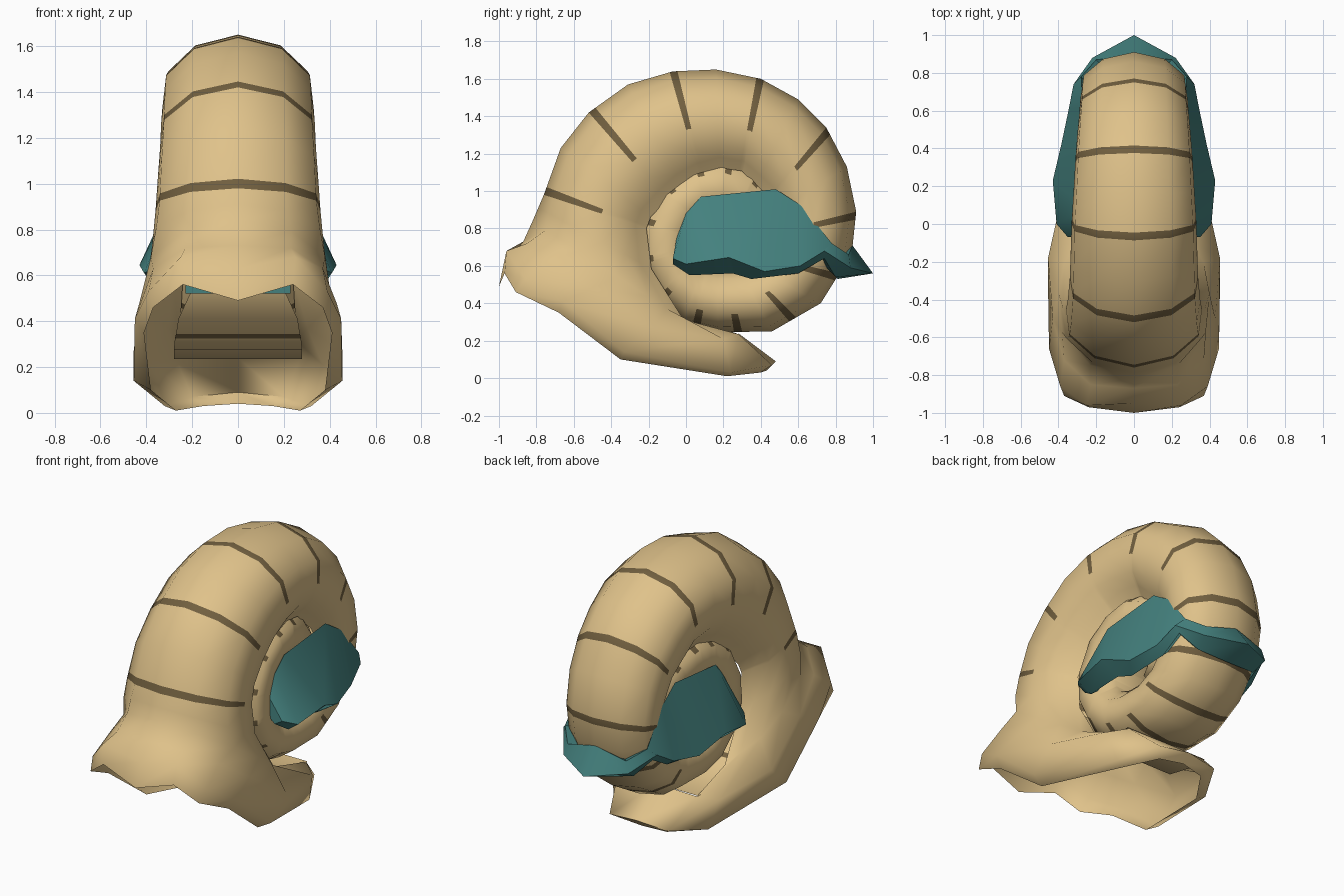
import bpy, bmesh, math
from mathutils import Vector


def material(name, rgb):
    m = bpy.data.materials.new(name)
    m.diffuse_color = (*rgb, 1)
    return m


TAN = material("tan shell", (0.74, 0.54, 0.255))
BROWN = material("brown stripe", (0.165, 0.115, 0.05))
TEAL = material("teal body", (0.058, 0.22, 0.21))


def finish(bm, name, mats, angle):
    bmesh.ops.remove_doubles(bm, verts=bm.verts, dist=1e-5)
    bmesh.ops.recalc_face_normals(bm, faces=bm.faces)
    me = bpy.data.meshes.new(name)
    bm.to_mesh(me)
    bm.free()
    for m in mats:
        me.materials.append(m)
    ob = bpy.data.objects.new(name, me)
    bpy.context.collection.objects.link(ob)
    bpy.ops.object.select_all(action='DESELECT')
    ob.select_set(True)
    bpy.context.view_layer.objects.active = ob
    bpy.ops.object.shade_smooth_by_angle(angle=math.radians(angle))
    return ob


# Half cross-section: (depth from outer to inner edge, fraction of half width)
SECTION = [(0, 0), (.10, .58), (.34, .95), (.63, 1), (.86, .92), (1, .76), (1.12, .64), (1.08, 0)]


def section(oy, oz, iy, iz, w):
    return [Vector((w * f, oy + (iy - oy) * t, oz + (iz - oz) * t)) for t, f in SECTION]


# Flared mouth: rim, lip and throat
MOUTH = [
    [(0, -1, .49), (.24, -.97, .56), (.37, -.91, .46), (.41, -.68, .35),
     (.38, -.35, .10), (.27, .22, .01), (.15, .40, .03), (0, .43, .04)],
    [(0, -.95, .63), (.25, -.96, .68), (.39, -.86, .53), (.45, -.66, .41),
     (.455, -.33, .14), (.32, .24, .03), (.2, .46, .07), (0, .48, .09)],
    [(0, -.87, .73), (.23, -.85, .72), (.37, -.72, .63), (.43, -.50, .48),
     (.455, -.18, .27), (.37, .20, .21), (.27, .28, .235), (0, .28, .24)],
]
# Spiral stations: outer edge y, z, inner edge y, z, half width
COIL = [
    (-.82, .84, -.10, .37, .40), (-.79, .91, -.25, .62, .375),
    (-.76, .98, -.27, .82, .36), (-.67, 1.23, -.24, .90, .35),
    (-.52, 1.42, -.15, 1.0, .34), (-.31, 1.57, -.05, 1.09, .335),
    (-.07, 1.64, .06, 1.15, .33), (.16, 1.65, .18, 1.18, .32),
    (.40, 1.60, .31, 1.16, .31), (.60, 1.49, .40, 1.08, .30),
    (.75, 1.34, .48, 1.01, .29), (.86, 1.13, .53, .92, .285),
    (.91, .89, .55, .80, .28), (.89, .70, .53, .70, .275),
    (.82, .56, .48, .64, .275), (.72, .40, .41, .57, .27),
    (.46, .25, .31, .53, .27), (.17, .245, .17, .53, .27),
    (-.02, .29, .08, .56, .27), (-.17, .42, .03, .62, .27),
    (-.27, .61, .01, .68, .27), (-.28, .82, .02, .77, .265),
    (-.17, 1.04, .06, .84, .26), (.02, 1.17, .11, .88, .255),
    (.20, 1.21, .18, .89, .25), (.39, 1.15, .25, .86, .23),
    (.52, 1.01, .30, .80, .20), (.55, .82, .30, .74, .18),
    (.48, .66, .24, .70, .14), (.28, .58, .18, .70, .10),
]
STATIONS = [[Vector(p) for p in r] for r in MOUTH] + [section(*c) for c in COIL]
STRIPES = [5, 7, 8.93, 10.9, 13, 15, 17, 18.5, 19.55, 20.5, 21.75, 22.95, 24.05,
           25.1, 26.1, 27.1, 28.1]


def ring_at(u):
    i = min(int(u), len(STATIONS) - 2)
    half = [a.lerp(b, u - i) for a, b in zip(STATIONS[i], STATIONS[i + 1])]
    return half + [Vector((-p.x, p.y, p.z)) for p in half[-2:0:-1]]


def build_shell():
    # Extra rings bound each stripe
    us = {float(i) for i in range(len(STATIONS))}
    spans = []
    for s in STRIPES:
        i = int(s)
        d = .044 / (STATIONS[i + 1][0] - STATIONS[i][0]).length
        spans.append((s, s + d))
        us |= {float(s), s + d}
    us = sorted(us)
    bm = bmesh.new()
    rings = [[bm.verts.new(p) for p in ring_at(u)] for u in us]
    n = len(rings[0])
    for u, a, b in zip(us, rings, rings[1:]):
        striped = any(s <= u < e for s, e in spans)
        for k in range(n):
            seg = min(k, n - 1 - k)
            # The outer whorl is open where it rests on the inner whorl
            if seg == 6 and 2 <= u < 14:
                continue
            f = bm.faces.new((a[k], a[(k + 1) % n], b[(k + 1) % n], b[k]))
            depth = 3 if u < 19 else 2
            f.material_index = 1 if striped and seg < depth else 0
    bm.faces.new(rings[-1])
    finish(bm, "coiled_shell", [TAN, BROWN], 75)


def build_lining():
    # Flat lining over the inner whorl, seen through the mouth
    path = [(.28, .28, .24), (.28, .17, .236), (.28, -.02, .275), (.275, -.075, .325),
            (.27, -.095, .345), (.26, -.18, .41), (.2, -.275, .54), (.18, -.285, .62)]
    bm = bmesh.new()
    rows = [[bm.verts.new((s * x, y, z)) for s in (-1, 1)] for x, y, z in path]
    for i, (a, b) in enumerate(zip(rows, rows[1:])):
        f = bm.faces.new((a[0], a[1], b[1], b[0]))
        f.material_index = 1 if i == 3 else 0
    finish(bm, "throat_lining", [TAN, BROWN], 60)


# Body wrapped around the back of the coil: top, ridge, bottom, inner point per column
BODY = [
    [(0, .89, .71), (0, 1.0, .56), (0, .81, .53), (0, .75, .62)],
    [(.2, .87, .66), (.22, .88, .59), (.2, .80, .54), (.1, .75, .62)],
    [(.28, .78, .72), (.32, .74, .68), (.29, .74, .64), (.2, .68, .66)],
    [(.27, .62, .92), (.345, .61, .60), (.29, .60, .56), (.2, .58, .74)],
    [(.26, .48, 1.01), (.385, .42, .57), (.31, .35, .53), (.2, .42, .76)],
    [(.26, .08, .97), (.43, .23, .645), (.33, .25, .56), (.2, .18, .74)],
    [(.25, 0, .88), (.41, 0, .61), (.33, .02, .55), (.2, .02, .7)],
    [(.25, -.05, .75), (.35, -.07, .64), (.3, -.07, .61), (.2, -.04, .66)],
]


def build_body():
    bm = bmesh.new()
    for s in (1, -1):
        cols = [[bm.verts.new((s * x, y, z)) for x, y, z in c] for c in BODY]
        for a, b in zip(cols, cols[1:]):
            for k in range(4):
                j = (k + 1) % 4
                bm.faces.new((a[k], a[j], b[j], b[k]))
        bm.faces.new(cols[-1])
    finish(bm, "body_wrap", [TEAL], 45)


def build_throat():
    # Strip of body just behind the upper lip
    bm = bmesh.new()
    bmesh.ops.create_cube(bm, size=1)
    for v in bm.verts:
        v.co = Vector((v.co.x * .46, -.315 + v.co.y * .05, .56 + v.co.z * .08))
    finish(bm, "throat_strip", [TEAL], 30)


build_shell()
build_lining()
build_body()
build_throat()
